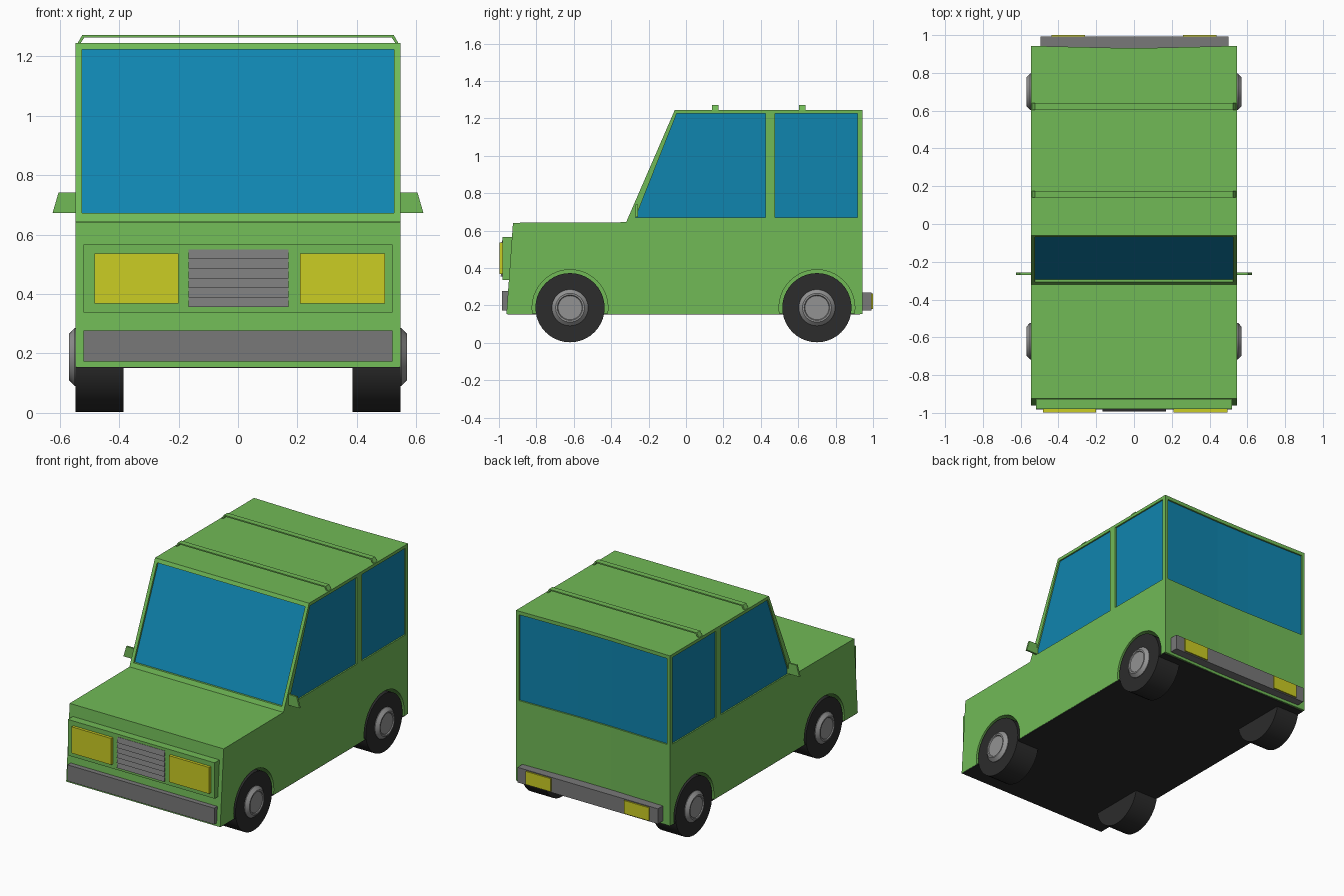
import bpy, bmesh, math
from mathutils import Matrix, Vector

if "Cube" in bpy.data.objects:
    bpy.data.objects.remove(bpy.data.objects["Cube"], do_unlink=True)


def material(name, rgb):
    m = bpy.data.materials.new(name)
    m.use_nodes = True
    m.diffuse_color = (*rgb, 1)
    bsdf = m.node_tree.nodes["Principled BSDF"]
    bsdf.inputs["Base Color"].default_value = (*rgb, 1)
    bsdf.inputs["Roughness"].default_value = 0.7
    return m


GREEN = material("body green", (0.165, 0.49, 0.094))
GLASS = material("window blue", (0.005, 0.235, 0.43))
YELLOW = material("lamp yellow", (0.6, 0.61, 0.017))
GREY = material("trim grey", (0.19, 0.19, 0.19))
SILVER = material("hub silver", (0.29, 0.29, 0.29))
BLACK = material("rubber black", (0.025, 0.025, 0.025))


def finish(name, bm, mat):
    bmesh.ops.recalc_face_normals(bm, faces=bm.faces)
    me = bpy.data.meshes.new(name)
    bm.to_mesh(me)
    bm.free()
    me.materials.append(mat)
    ob = bpy.data.objects.new(name, me)
    bpy.context.collection.objects.link(ob)
    return ob


def prism(name, pts, lo, hi, mat, axis="x", dip=0):
    """Extrude a side (y, z) or front (x, z) outline; dip hollows the tail."""
    bm = bmesh.new()
    put = (lambda p, d: (d, *p)) if axis == "x" else (lambda p, d: (p[0], d, p[1]))
    a = [bm.verts.new(put(p, lo)) for p in pts]
    b = [bm.verts.new(put(p, hi)) for p in pts]
    bm.faces.new(a)
    bm.faces.new(b)
    for i in range(len(pts)):
        j = (i + 1) % len(pts)
        bm.faces.new((a[i], a[j], b[j], b[i]))
    if dip:
        for x in (-0.12, 0.12):
            bmesh.ops.bisect_plane(bm, geom=bm.verts[:] + bm.edges[:] + bm.faces[:],
                                   plane_co=(x, 0, 0), plane_no=(1, 0, 0))
        for v in bm.verts:
            if abs(v.co.x) < 0.2 and v.co.y > 0.9:
                v.co.y -= dip
    return finish(name, bm, mat)


def box(name, x, y, z, mat):
    pts = [(x[0], z[0]), (x[1], z[0]), (x[1], z[1]), (x[0], z[1])]
    return prism(name, pts, y[0], y[1], mat, "y")


def lathe(name, profile, side, y, z, mat):
    """Spin (x, radius) points around a sideways axle."""
    bm = bmesh.new()
    vs = [bm.verts.new((side * x, 0, r)) for x, r in profile]
    es = [bm.edges.new(e) for e in zip(vs, vs[1:])]
    bmesh.ops.spin(bm, geom=vs + es, cent=(0, 0, 0), axis=(1, 0, 0),
                   angle=math.tau, steps=40, use_merge=True)
    bmesh.ops.remove_doubles(bm, verts=bm.verts, dist=1e-5)
    bmesh.ops.transform(bm, matrix=Matrix.Translation(Vector((0, y, z))), verts=bm.verts)
    ob = finish(name, bm, mat)
    bpy.ops.object.select_all(action="DESELECT")
    ob.select_set(True)
    bpy.context.view_layer.objects.active = ob
    bpy.ops.object.shade_smooth_by_angle(angle=math.radians(25))
    return ob


def cut(target, cutter):
    mod = target.modifiers.new("cut", "BOOLEAN")
    mod.operation = "DIFFERENCE"
    mod.solver = "EXACT"
    mod.object = cutter
    bpy.context.view_layer.objects.active = target
    bpy.ops.object.modifier_apply(modifier=mod.name)
    bpy.data.objects.remove(cutter, do_unlink=True)


W = 0.546
AXLES = {"front": -0.62, "rear": 0.7}
SIDES = {"left": 1, "right": -1}
HUB_Z = 0.188

# Body shell with window openings and wheel arches
body = prism("body", [(-0.96, 0.155), (-0.925, 0.642), (-0.32, 0.645), (-0.06, 1.245),
                      (0.943, 1.245), (0.943, 0.155)], -W, W, GREEN, dip=0.01)
cut(body, prism("front_door_cutter", [(-0.27, 0.67), (-0.05, 1.225), (0.425, 1.225),
                                      (0.425, 0.67)], -0.7, 0.7, GREEN))
cut(body, prism("rear_door_cutter", [(0.475, 0.67), (0.475, 1.225), (0.917, 1.225),
                                     (0.917, 0.67)], -0.7, 0.7, GREEN))
cut(body, box("screen_cutter", (-0.525, 0.525), (-1.2, 1.2), (0.672, 1.222), GREEN))
for end, y in AXLES.items():
    for s in SIDES.values():
        cut(body, lathe("arch_cutter", [(0.37, 0), (0.37, 0.203), (0.6, 0.203), (0.6, 0)],
                        s, y, HUB_Z, GREEN))

# Glass core seen through all the openings
prism("windows", [(-0.3, 0.66), (-0.053, 1.23), (0.933, 1.23), (0.933, 0.66)],
      -0.537, 0.537, GLASS, dip=0.01)

# Underside
box("floor", (-W + 0.002, W - 0.002), (-0.955, 0.93), (0.151, 0.157), BLACK)

# Wheels
for end, y in AXLES.items():
    for side, s in SIDES.items():
        lathe(f"{end}_{side}_tyre", [(0.385, 0), (0.385, 0.185), (W, 0.185), (W, 0)],
              s, y, HUB_Z, BLACK)
        lathe(f"{end}_{side}_hub", [(0.54, 0), (0.54, 0.097), (0.55, 0.097), (0.569, 0.077),
                                    (0.569, 0.068), (0.563, 0.064), (0.563, 0)],
              s, y, HUB_Z, SILVER)

# Front panel, headlamps and bumper
box("front_panel", (-0.52, 0.52), (-0.98, -0.92), (0.337, 0.567), GREEN)
box("right_headlamp", (-0.482, -0.2), (-0.998, -0.97), (0.368, 0.537), YELLOW)
box("left_headlamp", (0.208, 0.494), (-0.998, -0.97), (0.368, 0.537), YELLOW)
box("front_bumper", (-0.52, 0.52), (-0.983, -0.94), (0.173, 0.277), GREY)

# Grille of angled slats
slats, z0, step = 6, 0.356, 0.0323
outline = [(-0.97, z0)]
for i in range(slats):
    outline += [(-0.992, z0 + i * step), (-0.982, z0 + (i + 1) * step)]
outline.append((-0.97, z0 + slats * step))
prism("grille", outline, -0.166, 0.17, GREY)

# Rear bumper and lamps
box("rear_bumper", (-0.495, 0.5), (0.925, 0.992), (0.173, 0.27), GREY)
for side, s in SIDES.items():
    box(f"{side}_rear_lamp", sorted((s * 0.26, s * 0.437)), (0.98, 1.0), (0.18, 0.264), YELLOW)

# Door mirrors
for side, s in SIDES.items():
    prism(f"{side}_mirror", [(s * 0.535, 0.672), (s * 0.624, 0.672), (s * 0.604, 0.741),
                             (s * 0.535, 0.741)], -0.269, -0.257, GREEN, "y")

# Roof rails: a raised bar on two sloping feet
rail = [(0.54, 1.243), (0.524, 1.271)]
inner = [(0.517, 1.263), (0.53, 1.243)]
half = rail + [(-x, z) for x, z in reversed(rail)]
under = [(-x, z) for x, z in reversed(inner)] + inner
for name, y in (("front_roof_rail", 0.157), ("rear_roof_rail", 0.622)):
    prism(name, half + under, y - 0.018, y + 0.018, GREEN, "y")
